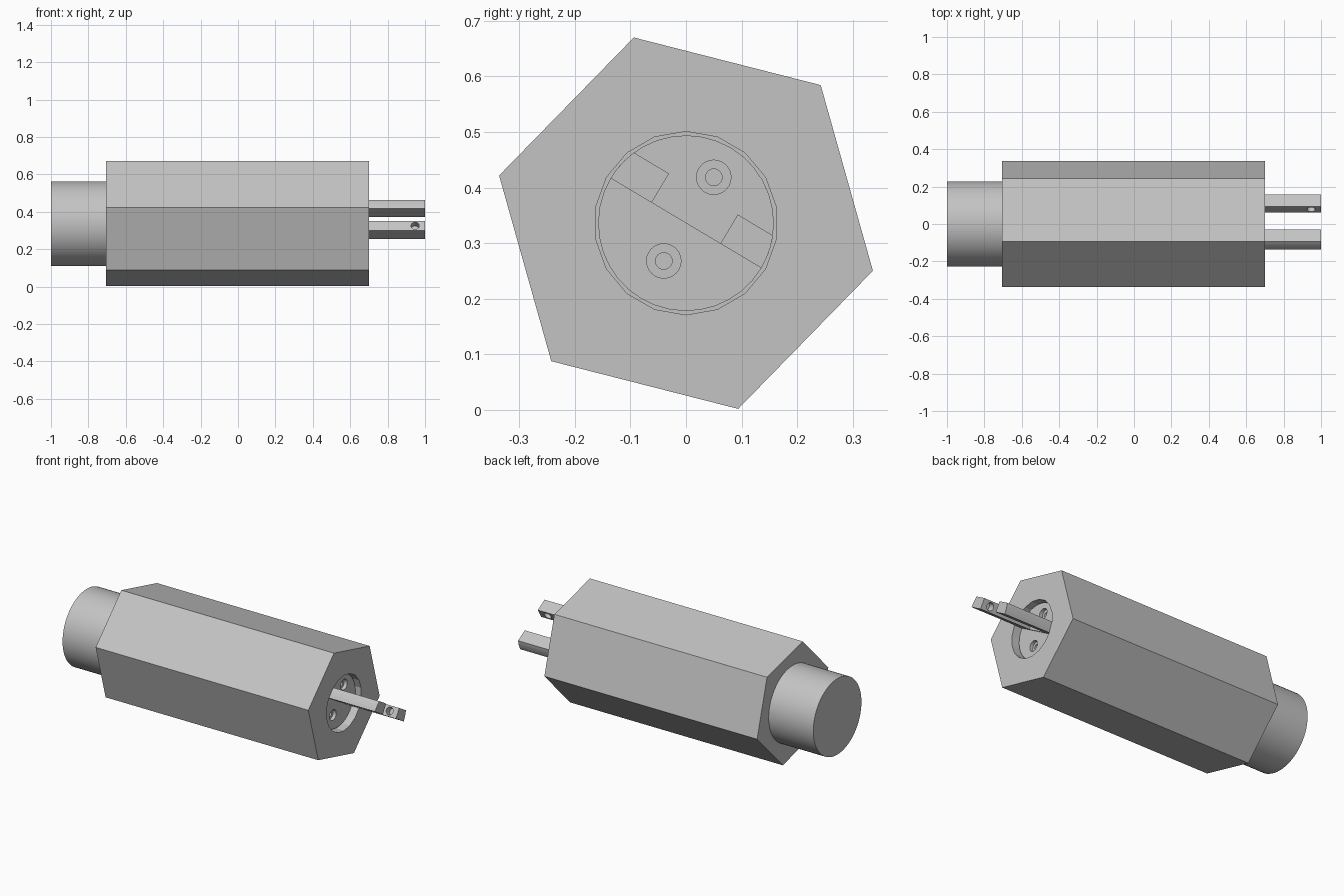
import bpy
import bmesh
from math import sin, cos, radians, sqrt
from mathutils import Vector, Matrix

if "Cube" in bpy.data.objects:
    bpy.data.objects.remove(bpy.data.objects["Cube"], do_unlink=True)

AXIS_Z = 0.336     # height of the long axis
TILT = radians(-30.8)  # roll of the plug insert
PLUG_R = 0.158

grey = bpy.data.materials.new("plain_grey")
grey.use_nodes = True
grey.diffuse_color = (0.55, 0.55, 0.55, 1)
grey.node_tree.nodes["Principled BSDF"].inputs["Base Color"].default_value = (0.55, 0.55, 0.55, 1)


def ring(radius, sides, start=0.0, cy=0.0, cz=0.0):
    """Regular polygon in the cross-section plane."""
    step = radians(360) / sides
    return [(cy + radius * cos(start + i * step), cz + radius * sin(start + i * step))
            for i in range(sides)]


def turned(points):
    """Roll a cross-section to the plug's angle."""
    return [(u * cos(TILT) - v * sin(TILT), u * sin(TILT) + v * cos(TILT)) for u, v in points]


def prism(name, points, x0, x1, smooth=False):
    """Extrude a cross-section along x."""
    bm = bmesh.new()
    face = bm.faces.new([bm.verts.new((x0, y, z + AXIS_Z)) for y, z in points])
    out = bmesh.ops.extrude_face_region(bm, geom=[face])
    verts = [g for g in out["geom"] if isinstance(g, bmesh.types.BMVert)]
    bmesh.ops.translate(bm, verts=verts, vec=(x1 - x0, 0, 0))
    bmesh.ops.recalc_face_normals(bm, faces=bm.faces)
    mesh = bpy.data.meshes.new(name)
    bm.to_mesh(mesh)
    bm.free()
    mesh.materials.append(grey)
    obj = bpy.data.objects.new(name, mesh)
    bpy.context.collection.objects.link(obj)
    if smooth:
        select(obj)
        bpy.ops.object.shade_smooth_by_angle(angle=radians(30))
    return obj


def select(obj):
    bpy.ops.object.select_all(action="DESELECT")
    obj.select_set(True)
    bpy.context.view_layer.objects.active = obj


def cut(obj, cutter):
    """Subtract the cutter and remove it."""
    cutter.hide_render = True
    mod = obj.modifiers.new("cut", "BOOLEAN")
    mod.operation = "DIFFERENCE"
    mod.solver = "EXACT"
    mod.object = cutter
    select(obj)
    bpy.ops.object.modifier_apply(modifier=mod.name)
    bpy.data.objects.remove(cutter, do_unlink=True)


# Hexagonal body with a socket in one end
body = prism("hex_body", ring(0.347, 6, radians(45.7)), -0.705, 0.7)
cut(body, prism("socket_cutter", ring(0.165, 18, radians(10)), 0.6, 0.8))

# Round collar on the other end
prism("round_collar", ring(0.227, 64), -1.0, -0.705, smooth=True)

# Insert made of two half discs, each with a countersunk screw hole
for name, start, front, centre in (("upper_insert", 0, 0.665, (0.05, 0.0825)),
                                   ("lower_insert", 180, 0.655, (-0.04, -0.068))):
    arc = [(PLUG_R * cos(radians(start + a)), PLUG_R * sin(radians(start + a)))
           for a in range(0, 181, 10)]
    half = prism(name, turned(arc), 0.6, front)
    cut(half, prism("counterbore", ring(0.031, 24, 0, *centre), front - 0.02, 0.8))
    cut(half, prism("screw_bore", ring(0.015, 24, 0, *centre), front - 0.045, 0.8))

# Pair of prongs with rounded outer sides and a blind hole on the inner side
THICK, INNER = 0.061, 0.072
for name, side in (("front_prong", -1), ("rear_prong", 1)):
    outer = [(side * sqrt(PLUG_R ** 2 - v ** 2), v) for v in (0, THICK / 3, THICK * 2 / 3, THICK)]
    prong = prism(name, turned([(side * INNER, 0)] + outer + [(side * INNER, THICK)]), 0.62, 1.0)
    hole = prism("prong_hole", ring(0.022, 24), -0.04, 0.04)
    y, z = turned([(side * INNER, THICK / 2)])[0]
    spin = Matrix.Rotation(TILT, 4, "X") @ Matrix.Rotation(radians(90), 4, "Z")
    hole.data.transform(Matrix.Translation((0, 0, -AXIS_Z)))
    hole.data.transform(Matrix.Translation(Vector((0.947, y, z + AXIS_Z))) @ spin)
    cut(prong, hole)
